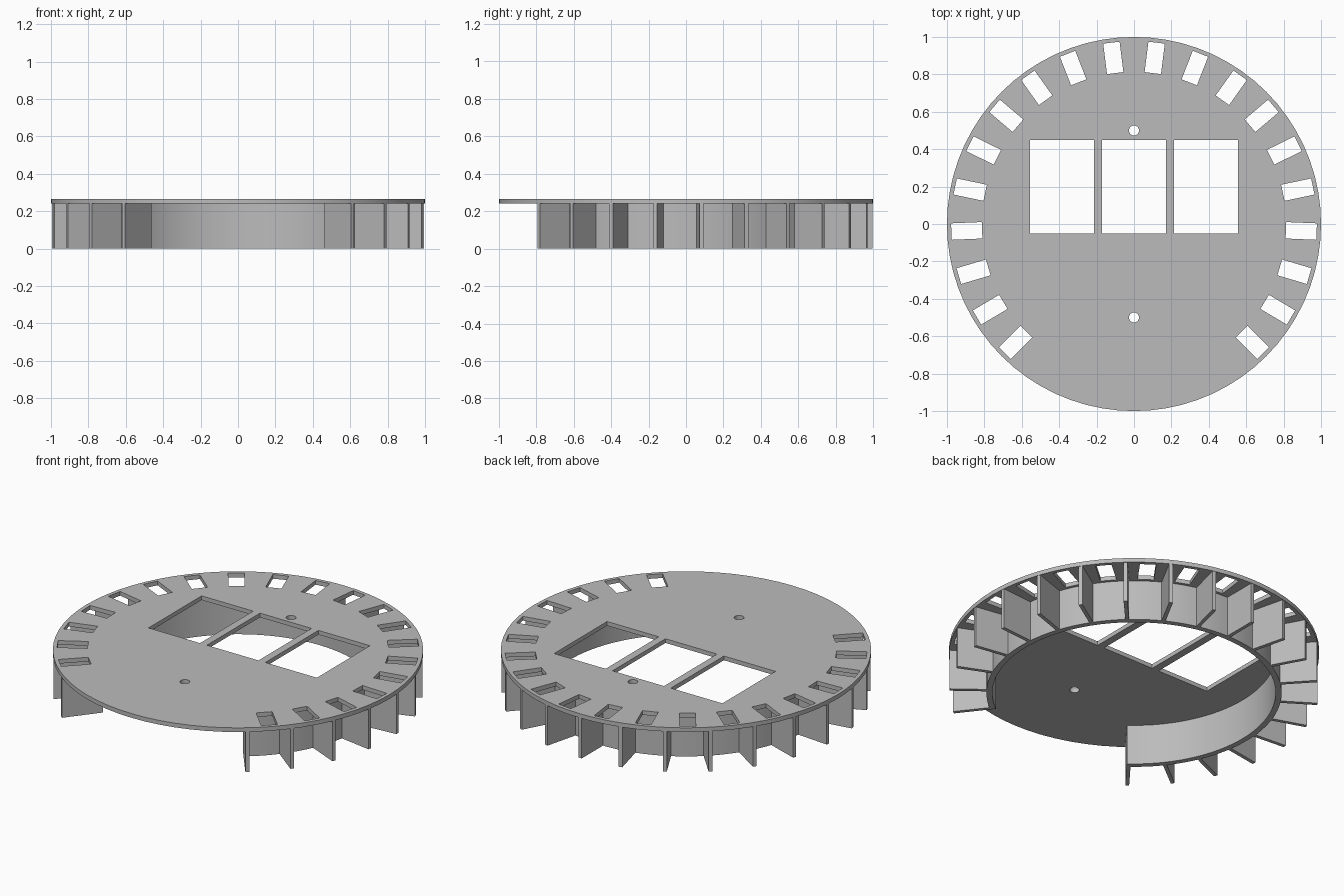
import bpy
import bmesh
from math import sin, cos, pi, radians

SLOTS = 20
STEP = radians(270) / (SLOTS - 1)      # angle between neighbouring slots
PLATE_Z, TOP_Z = 0.24, 0.265
RING_IN, RING_OUT, FIN_TIP, FIN_HALF = 0.765, 0.797, 0.997, 0.0105

cube = bpy.data.objects.get("Cube")
if cube:
    bpy.data.objects.remove(cube, do_unlink=True)

grey = bpy.data.materials.new("plain grey")
grey.use_nodes = True
grey.diffuse_color = (0.5, 0.5, 0.5, 1)
grey.node_tree.nodes["Principled BSDF"].inputs["Base Color"].default_value = (0.5, 0.5, 0.5, 1)


def polar(angle, radius, side=0.0):
    """Point at an angle clockwise from the back, shifted sideways."""
    return (radius * sin(angle) + side * cos(angle),
            radius * cos(angle) - side * sin(angle))


def circle(x, y, radius, count):
    return [(x + radius * cos(2 * pi * i / count), y + radius * sin(2 * pi * i / count))
            for i in range(count)]


def rectangle(x0, x1, y0, y1):
    return [(x0, y0), (x1, y0), (x1, y1), (x0, y1)]


def extruded(name, outlines, z0, z1):
    """Solid from a flat outline; further outlines inside it become holes."""
    curve = bpy.data.curves.new(name, "CURVE")
    curve.dimensions = "2D"
    curve.fill_mode = "BOTH"
    curve.extrude = (z1 - z0) / 2
    for outline in outlines:
        spline = curve.splines.new("POLY")
        spline.points.add(len(outline) - 1)
        for point, (x, y) in zip(spline.points, outline):
            point.co = (x, y, 0, 1)
        spline.use_cyclic_u = True
    source = bpy.data.objects.new(name + "_outline", curve)
    bpy.context.collection.objects.link(source)
    bpy.context.view_layer.update()
    graph = bpy.context.evaluated_depsgraph_get()
    mesh = bpy.data.meshes.new_from_object(source.evaluated_get(graph))
    bpy.data.objects.remove(source, do_unlink=True)

    bm = bmesh.new()
    bm.from_mesh(mesh)
    bmesh.ops.remove_doubles(bm, verts=bm.verts, dist=0.0001)
    bmesh.ops.translate(bm, verts=bm.verts, vec=(0, 0, (z0 + z1) / 2))
    bmesh.ops.recalc_face_normals(bm, faces=bm.faces)
    bm.to_mesh(mesh)
    bm.free()
    mesh.materials.clear()
    mesh.materials.append(grey)
    obj = bpy.data.objects.new(name, mesh)
    bpy.context.collection.objects.link(obj)
    bpy.ops.object.select_all(action="DESELECT")
    obj.select_set(True)
    bpy.context.view_layer.objects.active = obj
    bpy.ops.object.shade_smooth_by_angle(angle=radians(20))
    return obj


# Round plate: rim, three windows, two screw holes and the fan of slots
plate = [circle(0, 0, 1, 72)]
for x in (-0.385, 0, 0.385):
    plate.append(rectangle(x - 0.17, x + 0.17, -0.05, 0.45))
for y in (-0.5, 0.5):
    plate.append(circle(0, y, 0.027, 20))
for i in range(SLOTS):
    a = (i - (SLOTS - 1) / 2) * STEP
    plate.append([polar(a, r, s) for r, s in
                  ((0.813, -0.044), (0.813, 0.044), (0.977, 0.044), (0.977, -0.044))])
extruded("round_plate", plate, PLATE_Z, TOP_Z)

# Open ring wall with a fin on each side of every slot
wall = []
fins = [(i - SLOTS / 2) * STEP for i in range(SLOTS + 1)]
for a in fins:
    wall += [polar(a, r, s) for r, s in
             ((RING_OUT, -FIN_HALF), (FIN_TIP, -FIN_HALF),
              (FIN_TIP, FIN_HALF), (RING_OUT, FIN_HALF))]
    if a != fins[-1]:
        wall += [polar(a + STEP * k / 4, RING_OUT) for k in (1, 2, 3)]
wall.append(polar(fins[-1], RING_IN, FIN_HALF))
inner = SLOTS * 4
wall += [polar(fins[-1] - STEP * k / 4, RING_IN) for k in range(1, inner)]
wall.append(polar(fins[0], RING_IN, -FIN_HALF))
extruded("finned_ring", [wall], 0, PLATE_Z)
